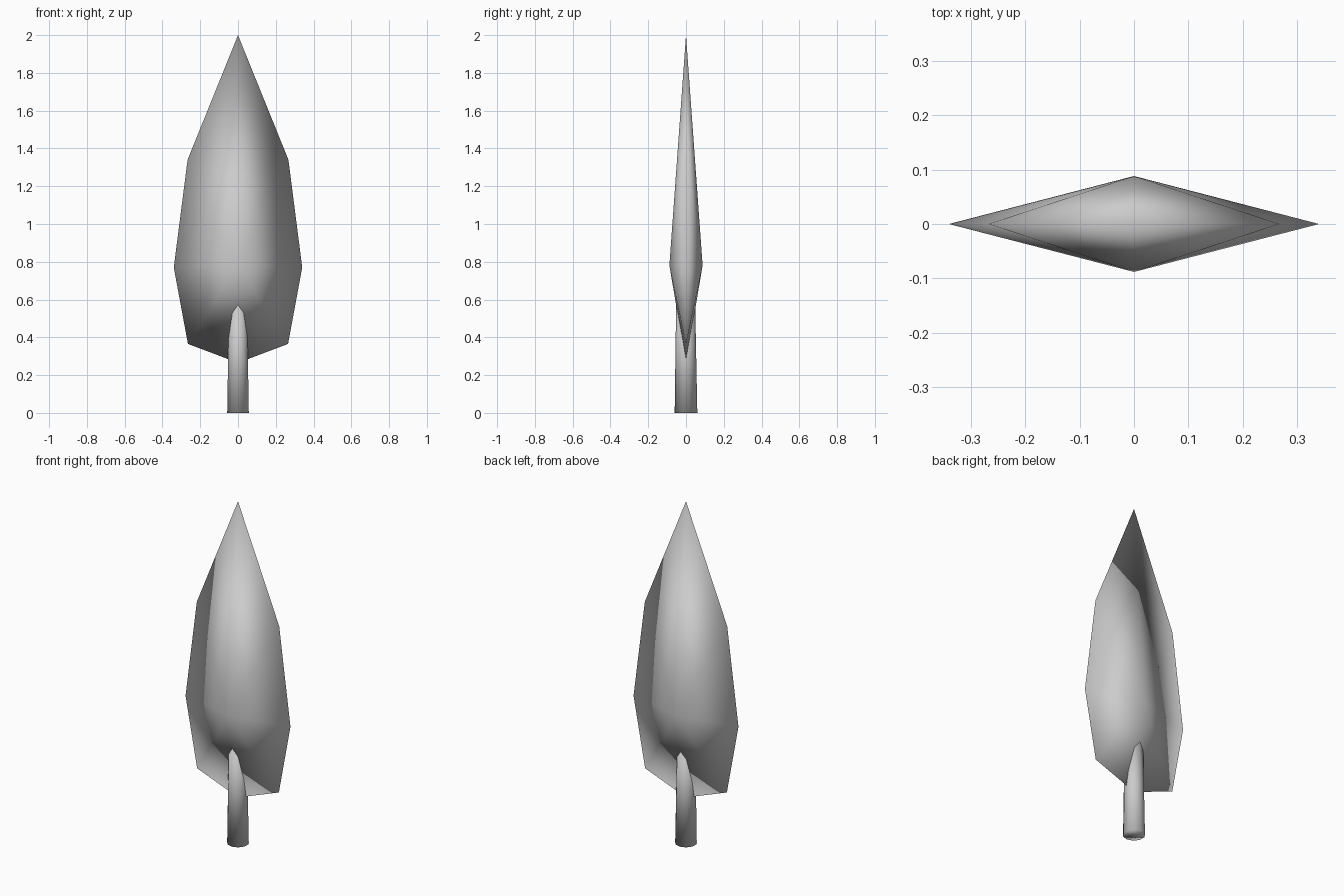
import bpy
import bmesh
from mathutils import Matrix

cube = bpy.data.objects.get("Cube")
if cube:
    bpy.data.objects.remove(cube, do_unlink=True)

# Single flat steel colour
steel = bpy.data.materials.new("grey_steel")
steel.use_nodes = True
GREY = (0.6, 0.6, 0.6, 1.0)
steel.diffuse_color = GREY
steel.node_tree.nodes["Principled BSDF"].inputs["Base Color"].default_value = GREY


def make_object(name, bm):
    bmesh.ops.recalc_face_normals(bm, faces=bm.faces)
    for face in bm.faces:
        face.smooth = True
    mesh = bpy.data.meshes.new(name)
    bm.to_mesh(mesh)
    bm.free()
    mesh.materials.append(steel)
    obj = bpy.data.objects.new(name, mesh)
    bpy.context.collection.objects.link(obj)
    return obj


# Blade: leaf outline fanned to a raised point on the front and the back
half = [(0.267, 1.34), (0.34, 0.77), (0.265, 0.365)]
outline = [(0, 2.0)] + half + [(0, 0.265)] + [(-x, z) for x, z in reversed(half)]
bm = bmesh.new()
rim = [bm.verts.new((x, 0, z)) for x, z in outline]
for side in (-1, 1):
    ridge = bm.verts.new((0, side * 0.088, 0.78))
    for i, v in enumerate(rim):
        bm.faces.new((v, rim[(i + 1) % len(rim)], ridge))
make_object("spear_blade", bm)

# Socket: slightly tapered ten-sided shaft running up into the blade
HEIGHT = 0.6
bm = bmesh.new()
bmesh.ops.create_cone(bm, cap_ends=True, segments=10, radius1=0.06, radius2=0.05,
                      depth=HEIGHT, matrix=Matrix.Translation((0, 0, HEIGHT / 2)))
for v in bm.verts:
    if v.co.z > HEIGHT / 2:
        v.co.y -= 0.002
make_object("shaft_socket", bm)
